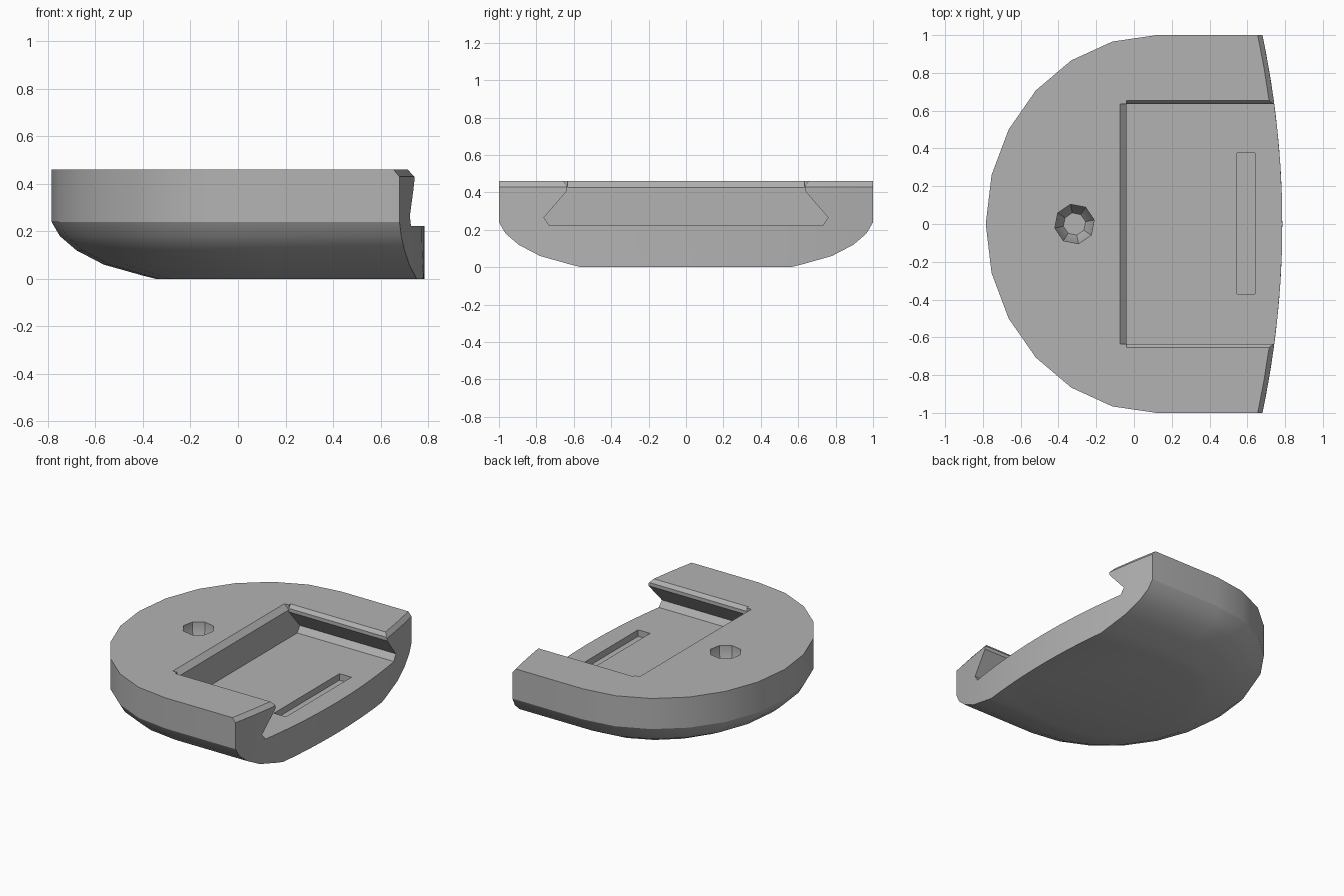
import bpy, bmesh, math

if "Cube" in bpy.data.objects:
    bpy.data.objects.remove(bpy.data.objects["Cube"], do_unlink=True)

grey = bpy.data.materials.new("plain grey")
grey.use_nodes = True
grey.diffuse_color = (0.45, 0.45, 0.45, 1)
grey.node_tree.nodes["Principled BSDF"].inputs["Base Color"].default_value = (0.45, 0.45, 0.45, 1)


def loft(name, rings):
    """Skin a stack of equal-length rings and cap both ends."""
    bm = bmesh.new()
    loops = [[bm.verts.new(p) for p in ring] for ring in rings]
    for a, b in zip(loops, loops[1:]):
        for i in range(len(a)):
            j = (i + 1) % len(a)
            bm.faces.new((a[i], a[j], b[j], b[i]))
    bm.faces.new(loops[0][::-1])
    bm.faces.new(loops[-1])
    bmesh.ops.recalc_face_normals(bm, faces=bm.faces)
    mesh = bpy.data.meshes.new(name)
    bm.to_mesh(mesh)
    bm.free()
    mesh.materials.append(grey)
    obj = bpy.data.objects.new(name, mesh)
    bpy.context.collection.objects.link(obj)
    return obj


def outline(z, inset, setback=0):
    """D-shaped ring: half ellipse on one side, shallow bowed end on the other."""
    ring = []
    for i in range(13):
        t = math.pi / 2 + math.pi * i / 12
        ring.append((0.12 + (0.905 - inset) * math.cos(t), (1 - inset) * math.sin(t), z))
    for i in range(13):
        y = (1 - inset) * (i / 6 - 1)
        ring.append((0.785 - 0.105 * y * y - setback, y, z))
    return ring


def box(name, x0, x1, y0, y1, z0, z1):
    return loft(name, [[(x0, y0, z), (x1, y0, z), (x1, y1, z), (x0, y1, z)] for z in (z0, z1)])


# Rounded body with a chamfered end edge
levels = [(0, 0.44), (0.015, 0.38), (0.06, 0.22), (0.12, 0.105), (0.18, 0.035), (0.24, 0), (0.43, 0)]
body = loft("rounded_body", [outline(z, d) for z, d in levels] + [outline(0.46, 0, 0.025)])

# Dovetail pocket, open at the bowed end
half = [(0.73, 0.222), (0.76, 0.265), (0.635, 0.41), (0.635, 0.435), (0.655, 0.46), (0.655, 0.6)]
section = half + [(-y, z) for y, z in reversed(half)]
pocket = loft("pocket_cutter", [[(x, y, z) for y, z in section] for x in (-0.04, 1.0)])

# Chamfer along the pocket's closed edge
wedge = [(-0.04, 0.425), (-0.075, 0.46), (-0.075, 0.55), (0.1, 0.55), (0.1, 0.425)]
edge = loft("edge_cutter", [[(x, y, z) for x, z in wedge] for y in (-0.634, 0.634)])

# Shallow slot in the pocket floor
slot = box("slot_cutter", 0.545, 0.64, -0.37, 0.375, 0.175, 0.4)

# Tapered round recess
hole = loft("hole_cutter", [
    [(-0.315 + r * math.cos(i * math.tau / 8 + 0.2), r * math.sin(i * math.tau / 8 + 0.2), z)
     for i in range(8)] for r, z in ((0.06, 0.31), (0.105, 0.39), (0.108, 0.55))])

bpy.context.view_layer.objects.active = body
for cutter in (pocket, edge, slot, hole):
    mod = body.modifiers.new(cutter.name, "BOOLEAN")
    mod.operation = "DIFFERENCE"
    mod.solver = "EXACT"
    mod.object = cutter
    cutter.hide_render = True
    bpy.ops.object.modifier_apply(modifier=mod.name)
    bpy.data.objects.remove(cutter, do_unlink=True)

# Smooth the rounded sides, keep the cut edges crisp
bpy.ops.object.select_all(action="DESELECT")
body.select_set(True)
bpy.ops.object.shade_smooth_by_angle(angle=math.radians(28))
